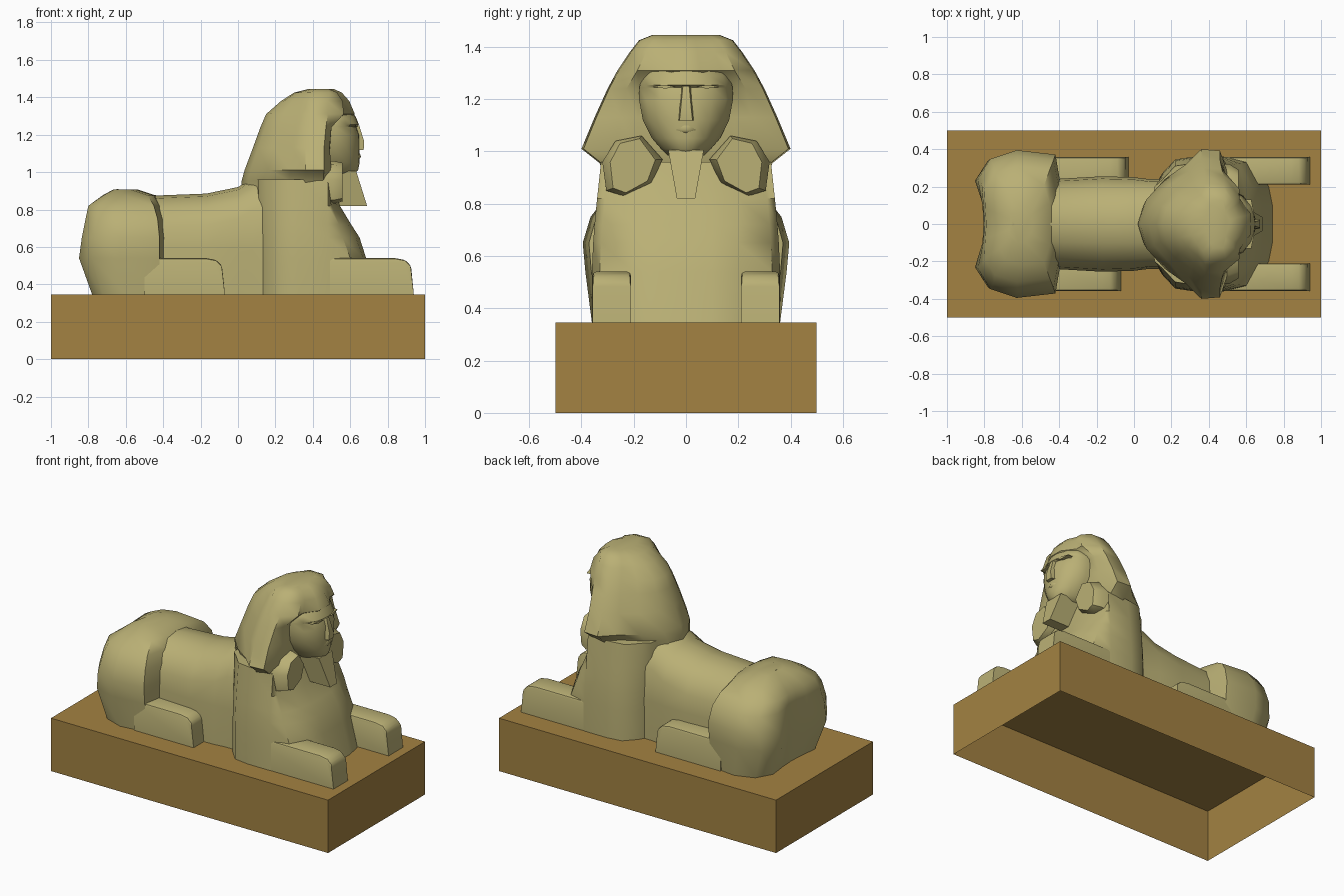
import bpy, bmesh, math

if "Cube" in bpy.data.objects:
    bpy.data.objects.remove(bpy.data.objects["Cube"])

G = 0.346  # level where the statue rests on the pedestal


def material(name, rgb):
    m = bpy.data.materials.new(name)
    m.diffuse_color = (*rgb, 1)
    m.use_nodes = True
    m.node_tree.nodes["Principled BSDF"].inputs["Base Color"].default_value = m.diffuse_color
    return m


STONE = material("pale_sandstone", (0.49, 0.434, 0.178))
BROWN = material("brown_base", (0.366, 0.223, 0.054))


def finish(bm, name, mat, angle=45):
    bmesh.ops.recalc_face_normals(bm, faces=bm.faces)
    me = bpy.data.meshes.new(name)
    bm.to_mesh(me)
    bm.free()
    me.materials.append(mat)
    ob = bpy.data.objects.new(name, me)
    bpy.context.collection.objects.link(ob)
    bpy.ops.object.select_all(action='DESELECT')
    ob.select_set(True)
    bpy.context.view_layer.objects.active = ob
    bpy.ops.object.shade_smooth_by_angle(angle=math.radians(angle))
    return ob


def loft(name, rings, angle=45, bevel=0):
    """Skin a stack of equal rings and cap both ends."""
    bm = bmesh.new()
    rows = [[bm.verts.new(p) for p in r] for r in rings]
    n = len(rows[0])
    for a, b in zip(rows, rows[1:]):
        for i in range(n):
            j = (i + 1) % n
            bm.faces.new((a[i], a[j], b[j], b[i]))
    bm.faces.new(rows[0])
    bm.faces.new(rows[-1])
    if bevel:
        bmesh.ops.recalc_face_normals(bm, faces=bm.faces)
        edges = [e for e in bm.edges if e.calc_face_angle(0) > 0.6
                 and min(v.co.z for v in e.verts) > G + 0.01]
        bmesh.ops.bevel(bm, geom=edges, offset=bevel, segments=2,
                        profile=0.5, affect='EDGES')
    return finish(bm, name, STONE, angle)


def mirrored(half):
    """Close a half ring whose first and last points lie on y = 0."""
    return half + [(x, -y, z) for x, y, z in reversed(half[1:-1])]


def flat_ring(half, z):
    return mirrored([(x, y, z) for x, y in half])


# pedestal: a thin shell, open underneath
bm = bmesh.new()
bmesh.ops.create_cube(bm, size=1)
for v in bm.verts:
    v.co = (v.co.x * 2, v.co.y, (v.co.z + 0.5) * 0.345)
low = [f for f in bm.faces if f.calc_center_median().z < 0.01]
bmesh.ops.delete(bm, geom=low, context='FACES_ONLY')
finish(bm, "pedestal", BROWN, 30)

# trunk of the body, lofted along x
rings = []
for x, w, zt in [(-0.65, 0.24, 0.91), (-0.43, 0.24, 0.875), (-0.17, 0.255, 0.885),
                 (0.0, 0.25, 0.92), (0.08, 0.24, 0.97), (0.2, 0.24, 0.99)]:
    rings.append(mirrored([(x, 0, zt), (x, 0.4 * w, zt - 0.015), (x, 0.75 * w, zt - 0.075),
                           (x, 0.95 * w, zt - 0.17), (x, w, 0.6), (x, w, G), (x, 0, G)]))
loft("body", rings)

# hindquarters with the two haunches
rings = []
for z, xc, xr, w, xf in [(G, -0.76, -0.78, 0.36, -0.42), (0.54, -0.80, -0.85, 0.385, -0.42),
                         (0.65, -0.805, -0.835, 0.395, -0.42), (0.75, -0.80, -0.815, 0.365, -0.43),
                         (0.82, -0.79, -0.80, 0.31, -0.45), (0.875, -0.72, -0.72, 0.22, -0.48),
                         (0.908, -0.66, -0.66, 0.10, -0.58)]:
    d = xf - xr
    rings.append(flat_ring([(xc, 0), (xc - 0.005, 0.25 * w), (xr, 0.6 * w), (xr + 0.16 * d, 0.88 * w),
                            (xr + 0.5 * d, w), (xf, 0.94 * w), (xf + 0.03, 0.5 * w),
                            (xf + 0.04, 0)], z))
loft("hindquarters", rings)

# chest and shoulders
rings = []
for z, w, xs, xm, xc in [(G, 0.36, 0.64, 0.72, 0.74), (0.54, 0.36, 0.60, 0.67, 0.685),
                         (0.65, 0.355, 0.56, 0.63, 0.65), (0.72, 0.35, 0.54, 0.59, 0.605),
                         (0.82, 0.34, 0.50, 0.53, 0.545), (0.96, 0.325, 0.45, 0.48, 0.50)]:
    rings.append(flat_ring([(0.08, 0), (0.11, 0.2), (0.15, w - 0.09), (0.22, w - 0.015), (0.32, w),
                            (0.48, w), (xs, w - 0.03), (xm, 0.2), (xc, 0.1), (xc, 0)], z))
loft("chest", rings)

# front and hind legs with paws
for side, tag in ((-1, "right"), (1, "left")):
    for kind, back, tip, inner in (("front", 0.35, 0.94, 0.21),
                                   ("hind", -0.5, -0.03 if side > 0 else -0.07, 0.17)):
        prof = [(back, G), (back, 0.54), (tip - 0.10, 0.54), (tip - 0.045, 0.53),
                (tip - 0.015, 0.50), (tip, G)]
        loft(f"{kind}_leg_{tag}", [[(x, side * y, z) for x, z in prof]
                                   for y in (inner, 0.358)], 40, 0.015)

# headdress: (z, back x, wing x, wing half width, front edge x, edge y, centre x)
rings = []
for z, xb, xw, w, xf, fy, xc in [(0.88, 0.02, 0.36, 0.31, 0.45, 0.15, 0.47),
                                 (0.955, 0.02, 0.36, 0.33, 0.48, 0.15, 0.49),
                                 (1.01, 0.035, 0.36, 0.40, 0.50, 0.19, 0.50),
                                 (1.13, 0.08, 0.36, 0.35, 0.49, 0.185, 0.50),
                                 (1.24, 0.12, 0.37, 0.30, 0.50, 0.18, 0.52),
                                 (1.31, 0.15, 0.38, 0.262, 0.565, 0.135, 0.625),
                                 (1.38, 0.23, 0.38, 0.215, 0.56, 0.11, 0.595),
                                 (1.425, 0.30, 0.39, 0.18, 0.53, 0.09, 0.555),
                                 (1.445, 0.38, 0.42, 0.13, 0.49, 0.06, 0.51)]:
    d = xw - xb
    k = min(0.1, (xf - xw) * 0.8)
    rings.append(flat_ring([(xb, 0), (xb + 0.1 * d, 0.33 * w), (xb + 0.4 * d, 0.6 * w),
                            (xb + 0.75 * d, 0.8 * w), (xw, w), (xw + k, 0.98 * w),
                            (xf, 0.4 * w + 0.6 * fy), (xf, fy), (xc, 0.4 * fy), (xc, 0)], z))
loft("headdress", rings)

# cloth ends hanging on the chest
for side, tag in ((-1, "right"), (1, "left")):
    back = [(0.09, 0.97), (0.13, 0.88), (0.24, 0.83), (0.305, 0.85),
            (0.32, 0.96), (0.27, 1.04), (0.17, 1.06)]
    front = [(0.2 + (y - 0.2) * 0.75, 0.95 + (z - 0.95) * 0.9) for y, z in back]
    loft(f"headdress_end_{tag}", [[(0.40, side * y, z) for y, z in back],
                                  [(0.51, side * y, z) for y, z in back],
                                  [(0.56, side * y, z) for y, z in front]], 50)

# face, with a shallow step below the brow for the eyes
rings = []
for z, xf, w in [(0.985, 0.62, 0.07), (1.01, 0.642, 0.095), (1.05, 0.65, 0.13), (1.12, 0.65, 0.165),
                 (1.20, 0.648, 0.18), (1.245, 0.632, 0.178), (1.255, 0.646, 0.176),
                 (1.29, 0.632, 0.165), (1.32, 0.615, 0.15)]:
    rings.append(flat_ring([(0.42, 0), (0.42, w), (0.52, w), (xf - 0.065, 0.85 * w),
                            (xf - 0.022, 0.55 * w), (xf - 0.004, 0.25 * w), (xf, 0)], z))
loft("face", rings, 50)

# nose and lips
loft("nose", [[(0.62, s * b, z) for s in (-1,)] + [(x, -a, z), (x, a, z), (0.62, b, z)]
              for s, z, x, a, b in [(-1, 1.118, 0.672, 0.025, 0.032), (-1, 1.165, 0.674, 0.02, 0.03),
                                    (-1, 1.25, 0.648, 0.012, 0.02)]], 40)
loft("lips", [flat_ring([(0.60, 0), (0.60, w), (x - 0.012, w * 0.7), (x, 0)], z)
              for z, x, w in [(1.068, 0.648, 0.04), (1.082, 0.658, 0.055),
                              (1.10, 0.652, 0.05)]], 60)

# narrow beard flaring forward
loft("beard", [[(xb, -w, z), (xf, -w, z), (xf, w, z), (xb, w, z)]
               for z, xb, xf, w in [(0.82, 0.53, 0.69, 0.035), (1.005, 0.48, 0.632, 0.068)]], 30)

# eye lids
for side, tag in ((-1, "right"), (1, "left")):
    lid = [(0.04, 1.247), (0.08, 1.240), (0.13, 1.250), (0.08, 1.255)]
    loft(f"eyelid_{tag}", [[(x - 0.2 * (y - 0.04), side * y, z) for y, z in lid]
                           for x in (0.60, 0.645)], 40)
